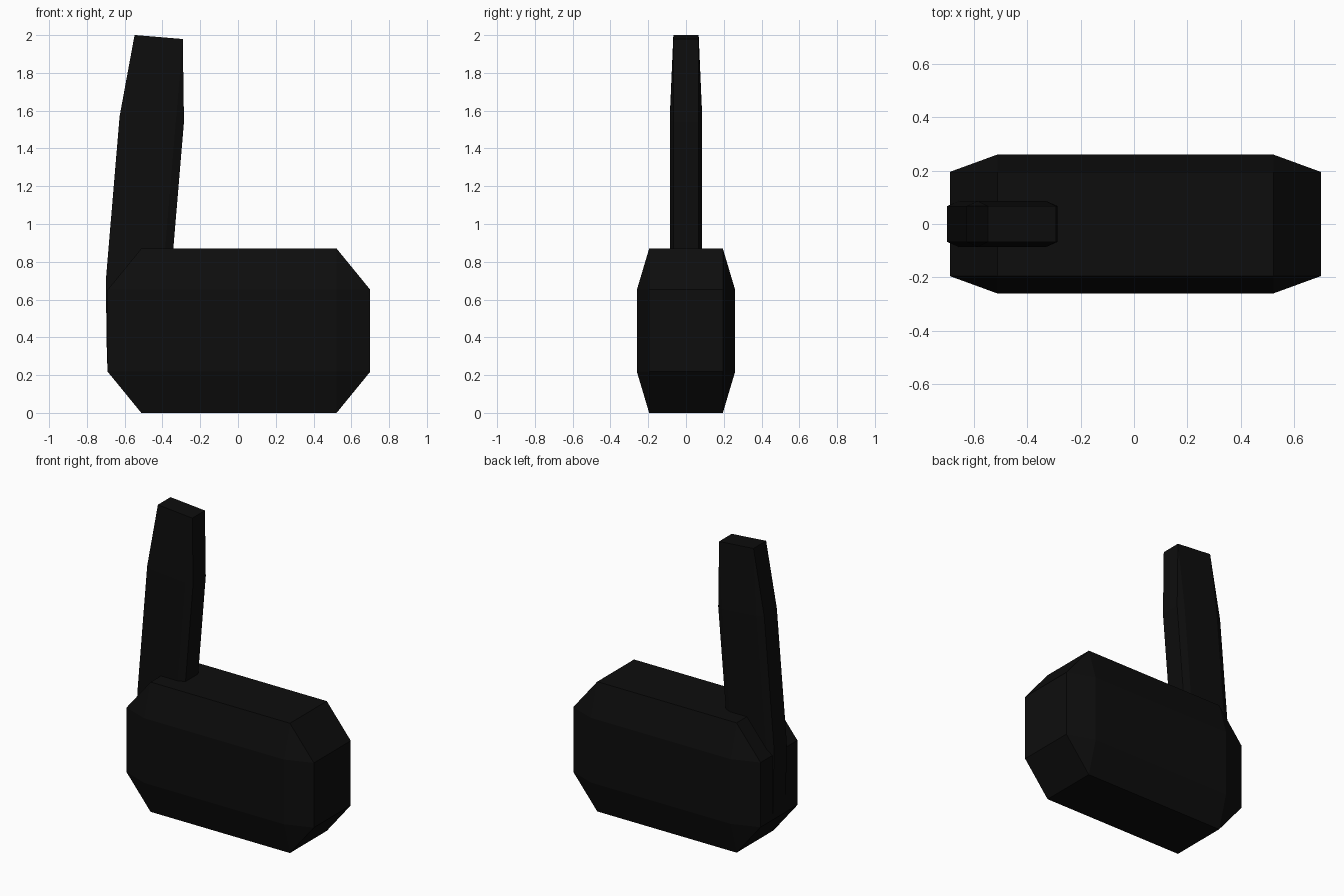
import bpy, bmesh, math
from itertools import product
from mathutils import Matrix

if "Cube" in bpy.data.objects:
    bpy.data.objects.remove(bpy.data.objects["Cube"])

black = bpy.data.materials.new("matte black")
black.diffuse_color = (0.004, 0.004, 0.004, 1)
black.use_nodes = True
black.node_tree.nodes["Principled BSDF"].inputs["Base Color"].default_value = black.diffuse_color


def chamfered_block(name, outer, inner, centre, tilt=0.0):
    """Box with half sizes `outer`, every edge cut back to half sizes `inner`."""
    bm = bmesh.new()
    for signs in product((-1, 1), repeat=3):
        for axis in range(3):
            bm.verts.new([s * (outer[i] if i == axis else inner[i])
                          for i, s in enumerate(signs)])
    bmesh.ops.convex_hull(bm, input=bm.verts[:])
    bmesh.ops.dissolve_limit(bm, angle_limit=math.radians(1),
                             verts=bm.verts[:], edges=bm.edges[:])
    bmesh.ops.recalc_face_normals(bm, faces=bm.faces[:])
    bm.transform(Matrix.Translation(centre) @ Matrix.Rotation(tilt, 4, 'Y'))
    mesh = bpy.data.meshes.new(name)
    bm.to_mesh(mesh)
    bm.free()
    mesh.materials.append(black)
    obj = bpy.data.objects.new(name, mesh)
    bpy.context.collection.objects.link(obj)
    return obj


# Wide main body, standing on the ground
chamfered_block("body", (0.695, 0.26, 0.435), (0.517, 0.195, 0.217),
                (0.005, 0, 0.435))

# Slim upright post, leaning slightly and sunk into the left end of the body
chamfered_block("upright_post", (0.171, 0.086, 0.873), (0.128, 0.067, 0.437),
                (-0.493, 0, 1.12), math.radians(4.8))
